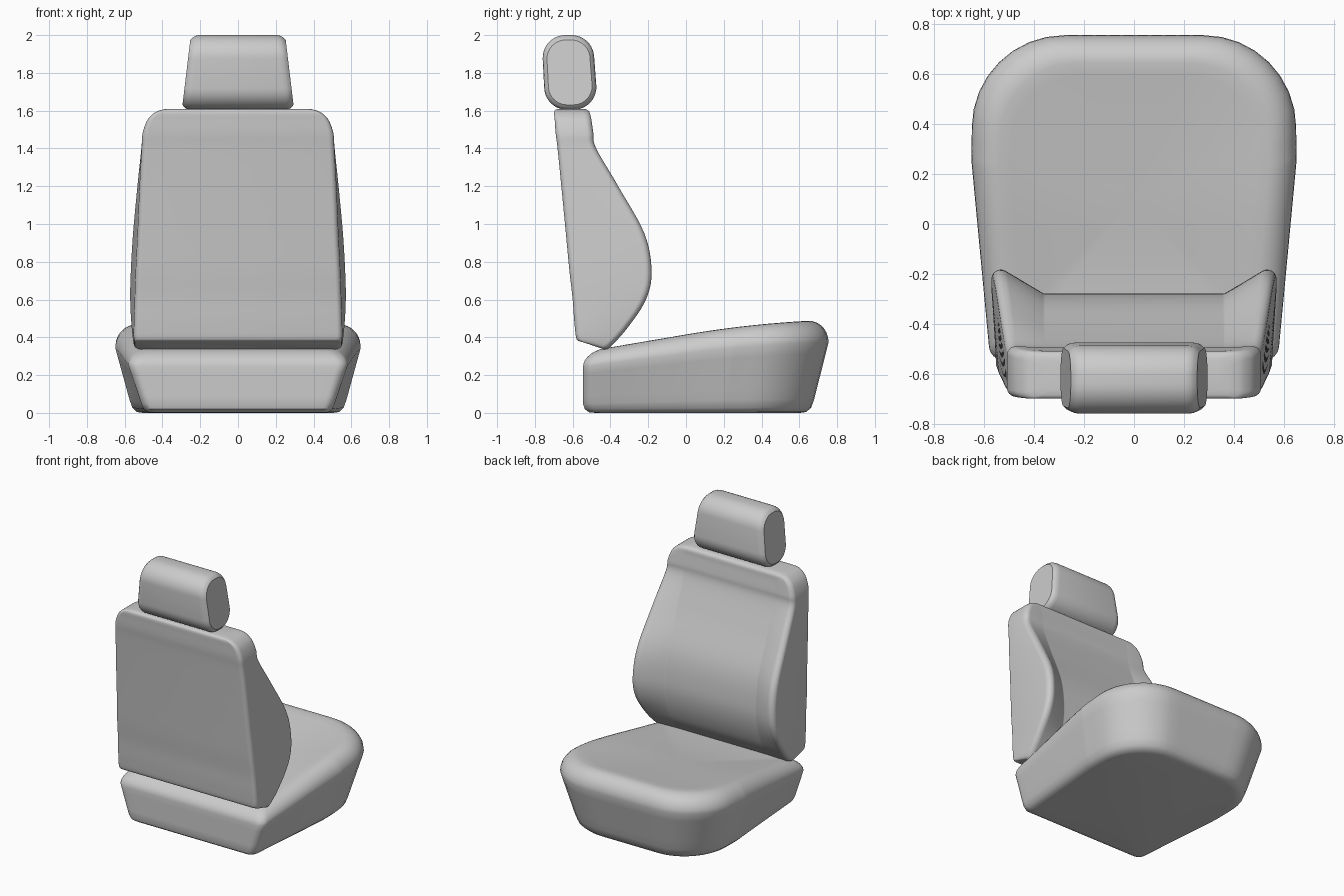
import bpy, bmesh, math
from mathutils import Vector

cube = bpy.data.objects.get("Cube")
if cube:
    bpy.data.objects.remove(cube, do_unlink=True)

grey = bpy.data.materials.new("grey_upholstery")
grey.use_nodes = True
grey.diffuse_color = (0.6, 0.6, 0.6, 1)
grey.node_tree.nodes["Principled BSDF"].inputs["Base Color"].default_value = grey.diffuse_color


def fillet(corners, steps=8):
    """Round each (x, y, radius) corner of a closed polygon."""
    out = []
    for i, (x, y, r) in enumerate(corners):
        p = Vector((x, y))
        a = (Vector(corners[i - 1][:2]) - p).normalized()
        b = (Vector(corners[(i + 1) % len(corners)][:2]) - p).normalized()
        half = a.angle(b) / 2
        if half > 1.56:
            out += [p + (a * (steps - k) + b * k) * r / steps for k in range(steps + 1)]
            continue
        reach = r / math.tan(half)
        centre = p + (a + b).normalized() * r / math.sin(half)
        start, end = p + a * reach - centre, p + b * reach - centre
        sweep = start.angle_signed(end)
        for k in range(steps + 1):
            t = -sweep * k / steps
            c, s = math.cos(t), math.sin(t)
            out.append(centre + Vector((start.x * c - start.y * s, start.x * s + start.y * c)))
    return out


def mirrored(half):
    """Complete a right-hand corner list with its mirror image."""
    return half + [(-x, y, r) for x, y, r in reversed(half)]


def resample(points, gap):
    """Add points along the long straight runs of a closed outline."""
    out = []
    for p, q in zip(points, points[1:] + points[:1]):
        n = max(1, math.ceil((q - p).length / gap))
        out += [p.lerp(q, k / n) for k in range(n)]
    return out


def smooth_rows(rows, steps):
    """Catmull-Rom interpolation through rows of numbers."""
    out = []
    for i in range(len(rows) - 1):
        quad = [rows[max(0, i - 1)], rows[i], rows[i + 1], rows[min(len(rows) - 1, i + 2)]]
        for k in range(steps):
            t = k / steps
            out.append([b + (c - a) * t / 2 + (a - 2.5 * b + 2 * c - d / 2) * t * t
                        + (1.5 * (b - c) + (d - a) / 2) * t ** 3 for a, b, c, d in zip(*quad)])
    return out + [list(rows[-1])]


def loft(name, rings, angle=35):
    bm = bmesh.new()
    loops = [[bm.verts.new(p) for p in ring] for ring in rings]
    for lo, hi in zip(loops, loops[1:]):
        for i in range(len(lo)):
            bm.faces.new((lo[i - 1], lo[i], hi[i], hi[i - 1]))
    bm.faces.new(loops[0])
    bm.faces.new(loops[-1])
    bmesh.ops.recalc_face_normals(bm, faces=bm.faces)
    mesh = bpy.data.meshes.new(name)
    bm.to_mesh(mesh)
    bm.free()
    mesh.materials.append(grey)
    obj = bpy.data.objects.new(name, mesh)
    bpy.context.collection.objects.link(obj)
    bpy.ops.object.select_all(action='DESELECT')
    obj.select_set(True)
    bpy.context.view_layer.objects.active = obj
    bpy.ops.object.shade_smooth_by_angle(angle=math.radians(angle))


# Seat cushion: rounded plan, walls leaning out, slightly dished rising top
REAR, MID = -0.545, 0.1
plan = resample(fillet(mirrored([(0.575, REAR, 0.06), (0.65, 0.25, 0.3), (0.645, 0.755, 0.37)])), 0.06)


def top_height(y):
    return 0.415 + 0.17 * y - 0.09 * max(0, y) ** 2


def cushion_ring(inset, level, flare, dish=0):
    """level 0..1 runs from the floor to the top surface."""
    ring = []
    s = 1 - inset / 0.65
    for p in plan:
        x, y = p.x * s, MID + (p.y - MID) * s
        z = level * (top_height(y) - dish)
        x *= 0.87 + 0.13 * flare
        y = REAR + (y - REAR) * (0.935 + 0.065 * flare)
        ring.append((x, y, z))
    return ring


cushion = [cushion_ring(*a) for a in ((0.07, 0, 0), (0.035, 0.01, 0), (0.01, 0.06, 0.03), (0, 0.15, 0.1))]
cushion += [cushion_ring(0, 0.15 + 0.61 * k / 5, 0.1 + 0.9 * k / 5) for k in range(1, 6)]
for k in range(1, 8):
    t = k / 7 * math.pi / 2
    cushion.append(cushion_ring(0.11 * (1 - math.cos(t)), 0.76 + 0.24 * math.sin(t), 1))
for k in range(1, 12):
    f = k / 11
    cushion.append(cushion_ring(0.11 + 0.52 * f, 1, 1, 0.03 * f * (2 - f)))
loft("seat_cushion", cushion)

# Backrest: height, back half-width, front half-width, back y, bolster y, centre y
rows = [
    (0.335, 0.53, 0.53, -0.56, -0.43, -0.43),
    (0.35, 0.55, 0.55, -0.58, -0.4, -0.41),
    (0.45, 0.55, 0.565, -0.59, -0.31, -0.34),
    (0.6, 0.545, 0.575, -0.6, -0.21, -0.29),
    (0.75, 0.54, 0.572, -0.617, -0.178, -0.28),
    (0.95, 0.53, 0.56, -0.636, -0.215, -0.31),
    (1.2, 0.52, 0.535, -0.66, -0.355, -0.41),
    (1.4, 0.51, 0.512, -0.68, -0.475, -0.485),
    (1.48, 0.505, 0.505, -0.69, -0.49, -0.495),
    (1.55, 0.48, 0.48, -0.695, -0.5, -0.505),
    (1.59, 0.44, 0.44, -0.698, -0.51, -0.51),
    (1.605, 0.4, 0.4, -0.69, -0.525, -0.525),
    (1.61, 0.37, 0.37, -0.67, -0.545, -0.545),
]
backrest = []
for z, wb, wf, yb, yf, yc in smooth_rows(rows, 6):
    seam = min(0.36, wf - 0.1)
    tip = yf + 0.25 * (yf - yc)
    outline = fillet(mirrored([(wb, yb, 0.03), (wf, tip, 0.035), (seam, yc, 0.02)]))
    rise = 0.045 * max(0, 1 - (z - 0.335) / 0.2)
    backrest.append([(p.x, p.y, z + rise * (yf - p.y) / (yf - yb)) for p in outline])
loft("backrest", backrest)

# Headrest: rounded side profile swept across, with slanted ends
profile = fillet([(-0.765, 2, 0.12), (-0.495, 2, 0.12), (-0.465, 1.605, 0.12), (-0.745, 1.605, 0.12)], 10)
middle = Vector((-0.615, 1.803))
stations = [(0, 0.026), (0.012, 0.012), (0.025, 0.004), (0.045, 0)]
headrest = []
for side in (-1, 1):
    for back, inset in stations[::-side]:
        ring = []
        for p in profile:
            d = p - middle
            q = middle + d * (1 - inset / d.length)
            ring.append((side * (0.297 - 0.12 * (q.y - 1.605) - back), q.x, q.y))
        headrest.append(ring)
loft("headrest", headrest, 30)
